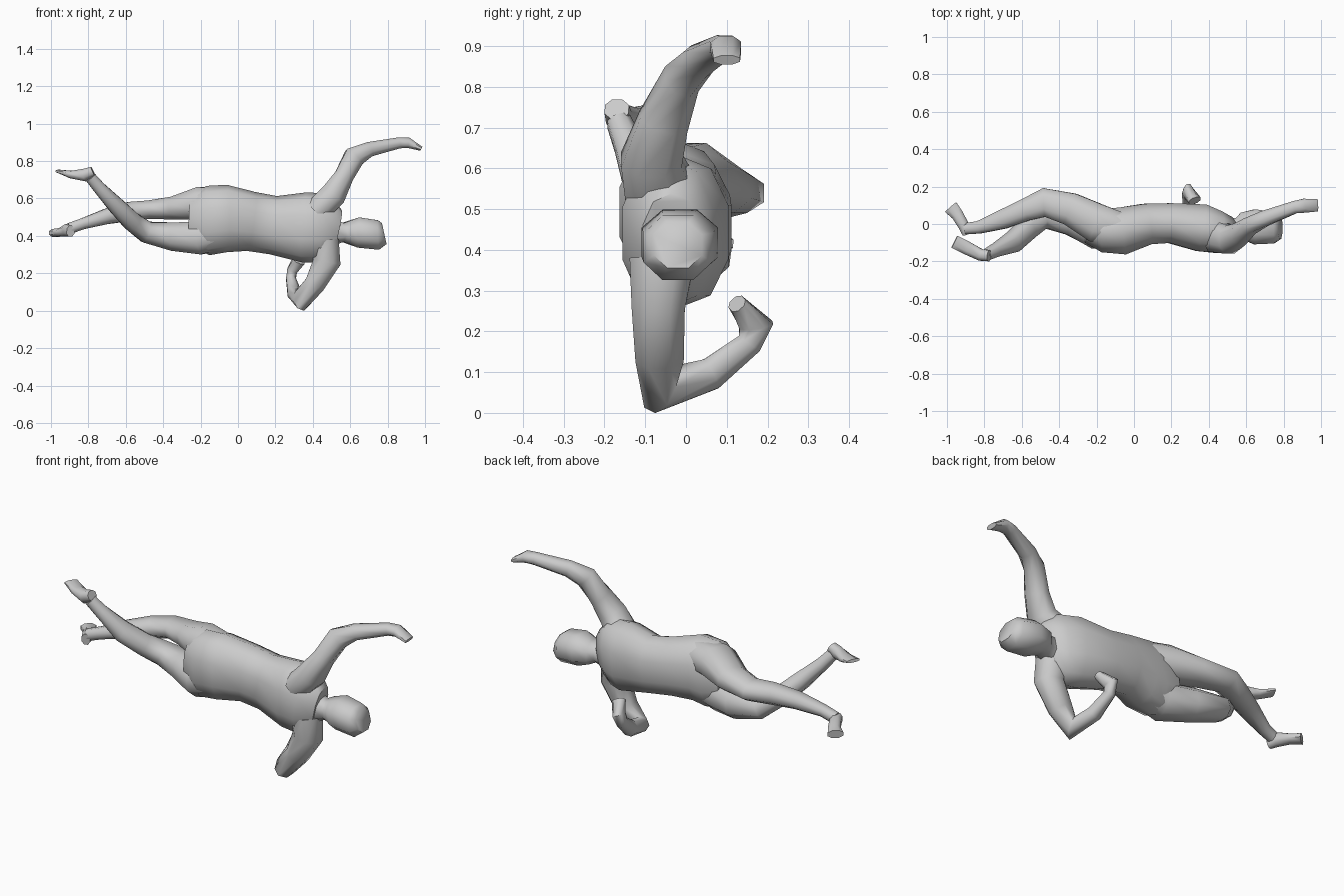
import bpy, bmesh, math
from mathutils import Vector


def tube(name, ref, stations, sides=8, power=0.9):
    """Loft closed rings along a path. Station: x, y, z, radius along ref, radius across."""
    ref = Vector(ref)
    pts = [Vector(s[:3]) for s in stations]
    bm = bmesh.new()
    rings = []
    for i, s in enumerate(stations):
        t = Vector()
        if i > 0:
            t += (pts[i] - pts[i - 1]).normalized()
        if i < len(pts) - 1:
            t += (pts[i + 1] - pts[i]).normalized()
        t.normalize()
        u = (ref - t * ref.dot(t)).normalized()
        v = t.cross(u)
        ring = []
        for k in range(sides):
            a = 2 * math.pi * (k + 0.5) / sides
            c, d = math.cos(a), math.sin(a)
            c = math.copysign(abs(c) ** power, c) * 1.06
            d = math.copysign(abs(d) ** power, d) * 1.06
            ring.append(bm.verts.new(pts[i] + u * c * s[3] + v * d * s[4]))
        rings.append(ring)
    for a, b in zip(rings, rings[1:]):
        for k in range(sides):
            n = (k + 1) % sides
            bm.faces.new((a[k], a[n], b[n], b[k]))
    bm.faces.new(rings[0][::-1])
    bm.faces.new(rings[-1])
    bmesh.ops.recalc_face_normals(bm, faces=bm.faces)
    me = bpy.data.meshes.new(name)
    bm.to_mesh(me)
    bm.free()
    ob = bpy.data.objects.new(name, me)
    bpy.context.collection.objects.link(ob)
    bpy.ops.object.select_all(action='DESELECT')
    ob.select_set(True)
    bpy.context.view_layer.objects.active = ob
    bpy.ops.object.shade_smooth_by_angle(angle=math.radians(55))
    return ob


Y, X, Z = (0, 1, 0), (1, 0, 0), (0, 0, 1)

# Torso, pelvis to shoulders
tube("torso", Y, [
    (-0.25, -0.02, 0.485, 0.08, 0.13),
    (-0.16, -0.035, 0.482, 0.115, 0.175),
    (-0.06, -0.037, 0.493, 0.125, 0.17),
    (0.07, 0.0, 0.477, 0.108, 0.15),
    (0.19, 0.005, 0.457, 0.105, 0.148),
    (0.36, -0.02, 0.445, 0.125, 0.178),
    (0.46, -0.045, 0.44, 0.11, 0.175),
    (0.53, -0.035, 0.425, 0.07, 0.11)], sides=10)

# Neck and head
tube("head", Y, [
    (0.49, -0.035, 0.42, 0.07, 0.08),
    (0.56, -0.025, 0.418, 0.06, 0.05),
    (0.585, -0.015, 0.418, 0.078, 0.06),
    (0.645, -0.015, 0.418, 0.095, 0.082),
    (0.75, -0.02, 0.405, 0.085, 0.08),
    (0.782, -0.02, 0.412, 0.06, 0.058)])

# Outstretched arm with hand
tube("raised_arm", Y, [
    (0.43, -0.06, 0.54, 0.09, 0.07),
    (0.51, -0.085, 0.62, 0.075, 0.07),
    (0.565, -0.055, 0.715, 0.062, 0.052),
    (0.62, -0.01, 0.82, 0.045, 0.058),
    (0.70, 0.03, 0.862, 0.042, 0.04),
    (0.86, 0.09, 0.897, 0.034, 0.03),
    (0.91, 0.098, 0.898, 0.038, 0.028),
    (0.98, 0.10, 0.866, 0.033, 0.012)])

# Bent arm reaching under the chest
tube("bent_arm", X, [
    (0.46, -0.06, 0.37, 0.08, 0.08),
    (0.475, -0.068, 0.26, 0.075, 0.066),
    (0.41, -0.065, 0.14, 0.056, 0.06),
    (0.335, -0.065, 0.055, 0.05, 0.055),
    (0.30, 0.06, 0.095, 0.036, 0.04),
    (0.283, 0.155, 0.17, 0.026, 0.032),
    (0.29, 0.172, 0.215, 0.028, 0.042),
    (0.325, 0.125, 0.268, 0.035, 0.022)])

# Upper leg, knee forward
tube("upper_leg", Y, [
    (-0.08, -0.02, 0.57, 0.085, 0.085),
    (-0.20, 0.005, 0.575, 0.105, 0.088),
    (-0.34, 0.08, 0.55, 0.088, 0.062),
    (-0.48, 0.115, 0.54, 0.078, 0.05),
    (-0.58, 0.075, 0.53, 0.06, 0.052),
    (-0.70, 0.025, 0.505, 0.052, 0.042),
    (-0.83, -0.018, 0.465, 0.034, 0.03),
    (-0.90, -0.025, 0.44, 0.03, 0.03)])
tube("upper_leg_foot", Z, [
    (-0.895, -0.055, 0.425, 0.03, 0.022),
    (-0.91, -0.01, 0.43, 0.034, 0.03),
    (-0.945, 0.05, 0.42, 0.022, 0.033),
    (-0.98, 0.09, 0.415, 0.022, 0.04)])

# Lower leg, crossing behind with the shin raised
tube("lower_leg", Y, [
    (-0.08, -0.04, 0.42, 0.09, 0.085),
    (-0.20, -0.035, 0.39, 0.10, 0.09),
    (-0.34, 0.025, 0.395, 0.085, 0.077),
    (-0.49, 0.045, 0.42, 0.07, 0.058),
    (-0.565, -0.02, 0.475, 0.06, 0.052),
    (-0.645, -0.095, 0.555, 0.058, 0.046),
    (-0.74, -0.14, 0.655, 0.036, 0.034),
    (-0.79, -0.165, 0.715, 0.03, 0.03)])
tube("lower_leg_foot", Z, [
    (-0.775, -0.17, 0.745, 0.026, 0.03),
    (-0.82, -0.165, 0.725, 0.034, 0.032),
    (-0.89, -0.13, 0.728, 0.02, 0.036),
    (-0.96, -0.095, 0.746, 0.008, 0.036)])
